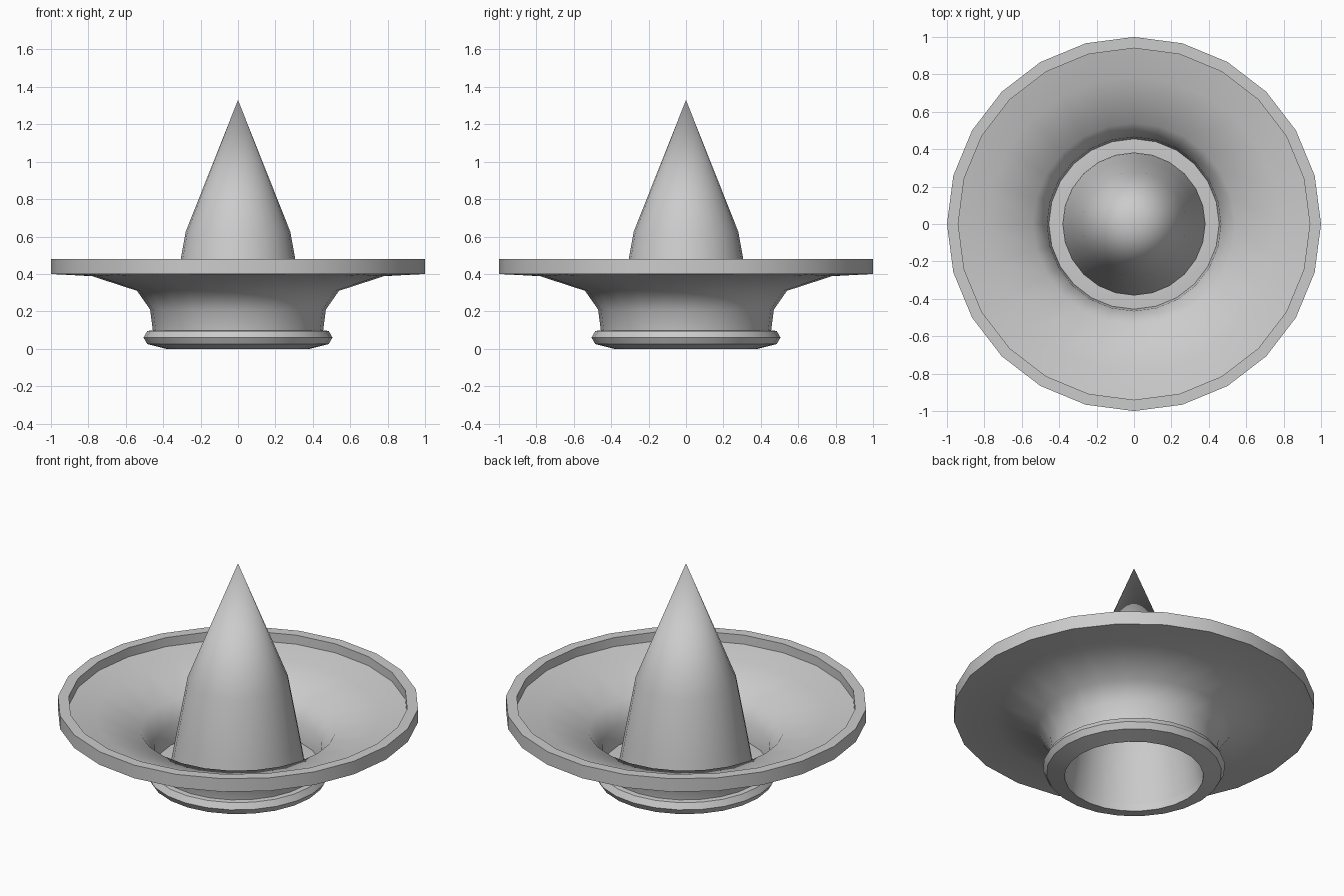
import bpy, bmesh, math

if "Cube" in bpy.data.objects:
    bpy.data.objects.remove(bpy.data.objects["Cube"])

SIDES = 24

def lathe(name, profile, closed=False):
    """Revolve an (r, z) profile around the z axis."""
    bm = bmesh.new()
    rings = []
    for r, z in profile:
        if r == 0:
            rings.append([bm.verts.new((0, 0, z))] * SIDES)
        else:
            rings.append([bm.verts.new((r * math.cos(2 * math.pi * i / SIDES),
                                        r * math.sin(2 * math.pi * i / SIDES), z))
                          for i in range(SIDES)])
    pairs = list(zip(rings, rings[1:]))
    if closed:
        pairs.append((rings[-1], rings[0]))
    for a, b in pairs:
        for i in range(SIDES):
            j = (i + 1) % SIDES
            quad = list(dict.fromkeys((a[i], a[j], b[j], b[i])))
            bm.faces.new(quad)
    bmesh.ops.recalc_face_normals(bm, faces=bm.faces)
    mesh = bpy.data.meshes.new(name)
    bm.to_mesh(mesh)
    bm.free()
    obj = bpy.data.objects.new(name, mesh)
    bpy.context.collection.objects.link(obj)
    bpy.context.view_layer.objects.active = obj
    obj.select_set(True)
    bpy.ops.object.shade_smooth_by_angle(angle=math.radians(42))
    obj.select_set(False)
    return obj

# hollow central spike, open underneath
lathe("center_spike", [(0.385, 0.03), (0.342, 0.28), (0.28, 0.625), (0, 1.33)])

# rounded foot ring with a flat upper ledge
lathe("foot_ring", [(0.385, 0.0), (0.485, 0.025), (0.505, 0.06), (0.485, 0.095),
                    (0.46, 0.098), (0.38, 0.098)], closed=True)

# flared dish with raised rim
lathe("flared_dish", [(0.455, 0.095), (0.47, 0.21), (0.54, 0.31), (0.78, 0.388),
                      (1.0, 0.40), (1.0, 0.48), (0.94, 0.48), (0.94, 0.425),
                      (0.785, 0.394), (0.54, 0.316), (0.465, 0.21), (0.455, 0.095)])
